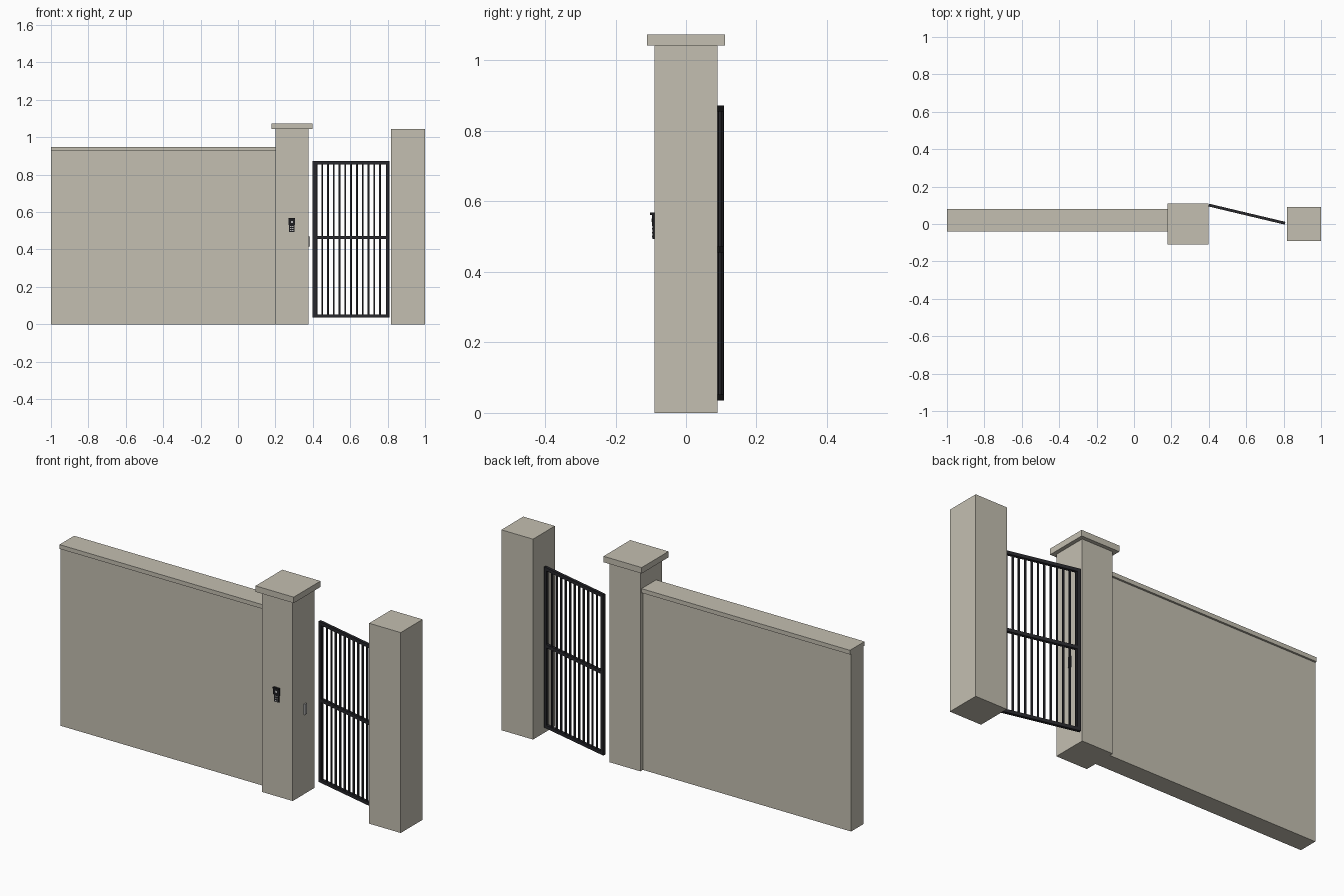
import bpy
import math
from mathutils import Matrix, Vector

cube = bpy.data.objects.get("Cube")
if cube:
    bpy.data.objects.remove(cube, do_unlink=True)


def material(name, color):
    m = bpy.data.materials.new(name)
    m.use_nodes = True
    m.diffuse_color = (*color, 1)
    m.node_tree.nodes["Principled BSDF"].inputs["Base Color"].default_value = (*color, 1)
    return m


stone = material("warm stone", (0.55, 0.52, 0.44))
iron = material("dark iron", (0.02, 0.02, 0.024))
black = material("black plastic", (0.012, 0.012, 0.014))
silver = material("silver", (0.5, 0.5, 0.5))


def box(name, mat, x, y, z, place=None):
    """Box from (min, max) ranges, optionally moved by a matrix."""
    pts = [Vector((a, b, c)) for a in x for b in y for c in z]
    if place:
        pts = [place @ p for p in pts]
    faces = [(0, 1, 3, 2), (4, 6, 7, 5), (0, 4, 5, 1), (2, 3, 7, 6), (0, 2, 6, 4), (1, 5, 7, 3)]
    mesh = bpy.data.meshes.new(name)
    mesh.from_pydata(pts, [], faces)
    mesh.materials.append(mat)
    ob = bpy.data.objects.new(name, mesh)
    bpy.context.collection.objects.link(ob)
    return ob


# Wall and its coping
box("wall", stone, (-1, 0.2), (-0.03, 0.07), (0, 0.925))
box("wall_coping", stone, (-1, 0.2), (-0.04, 0.08), (0.925, 0.947))

# Gate posts
side = (-0.09, 0.09)
box("middle_post", stone, (0.2, 0.378), side, (0, 1.043))
box("middle_post_cap", stone, (0.178, 0.398), (-0.11, 0.11), (1.043, 1.074))
box("left_post", stone, (0.818, 1), side, (0, 1.043))

# Strike plate on the inner side of the middle post
box("strike_plate", silver, (0.378, 0.385), (0.0, 0.016), (0.415, 0.47))

# Gate, slightly open: built along local x from the hinge end, then swung
hinge = Vector((0.808, 0.004, 0))
free_end = Vector((0.4, 0.101, 0))
span = free_end - hinge
length = span.length
swing = Matrix.Translation(hinge) @ Matrix.Rotation(math.atan2(span.y, span.x), 4, "Z")
bottom, top, half = 0.035, 0.872, 0.0075

for name, start in (("hinge_stile", 0), ("lock_stile", length - 0.016)):
    box(name, iron, (start, start + 0.016), (-half, half), (bottom, top), swing)
for name, low in (("bottom_rail", bottom), ("middle_rail", 0.455), ("top_rail", top - 0.017)):
    box(name, iron, (0.016, length - 0.016), (-half, half), (low, low + 0.017), swing)
for i in range(12):
    c = 0.05 + i * 0.0318
    box(f"gate_bar_{i + 1}", iron, (c - 0.004, c + 0.004), (-0.004, 0.004),
        (bottom + 0.017, top - 0.017), swing)

# Intercom on the front of the middle post
front = side[0]
box("intercom_body", black, (0.274, 0.303), (front - 0.005, front), (0.493, 0.535))
box("intercom_head", black, (0.27, 0.306), (front - 0.007, front), (0.53, 0.567))
box("intercom_hood", black, (0.27, 0.306), (front - 0.012, front), (0.562, 0.568))
box("intercom_lens", silver, (0.283, 0.293), (front - 0.008, front - 0.006), (0.542, 0.552))
for row in range(3):
    for col in range(2):
        x, z = 0.279 + col * 0.011, 0.498 + row * 0.011
        box(f"intercom_button_{row * 2 + col + 1}", silver, (x, x + 0.006),
            (front - 0.006, front - 0.004), (z, z + 0.005))
